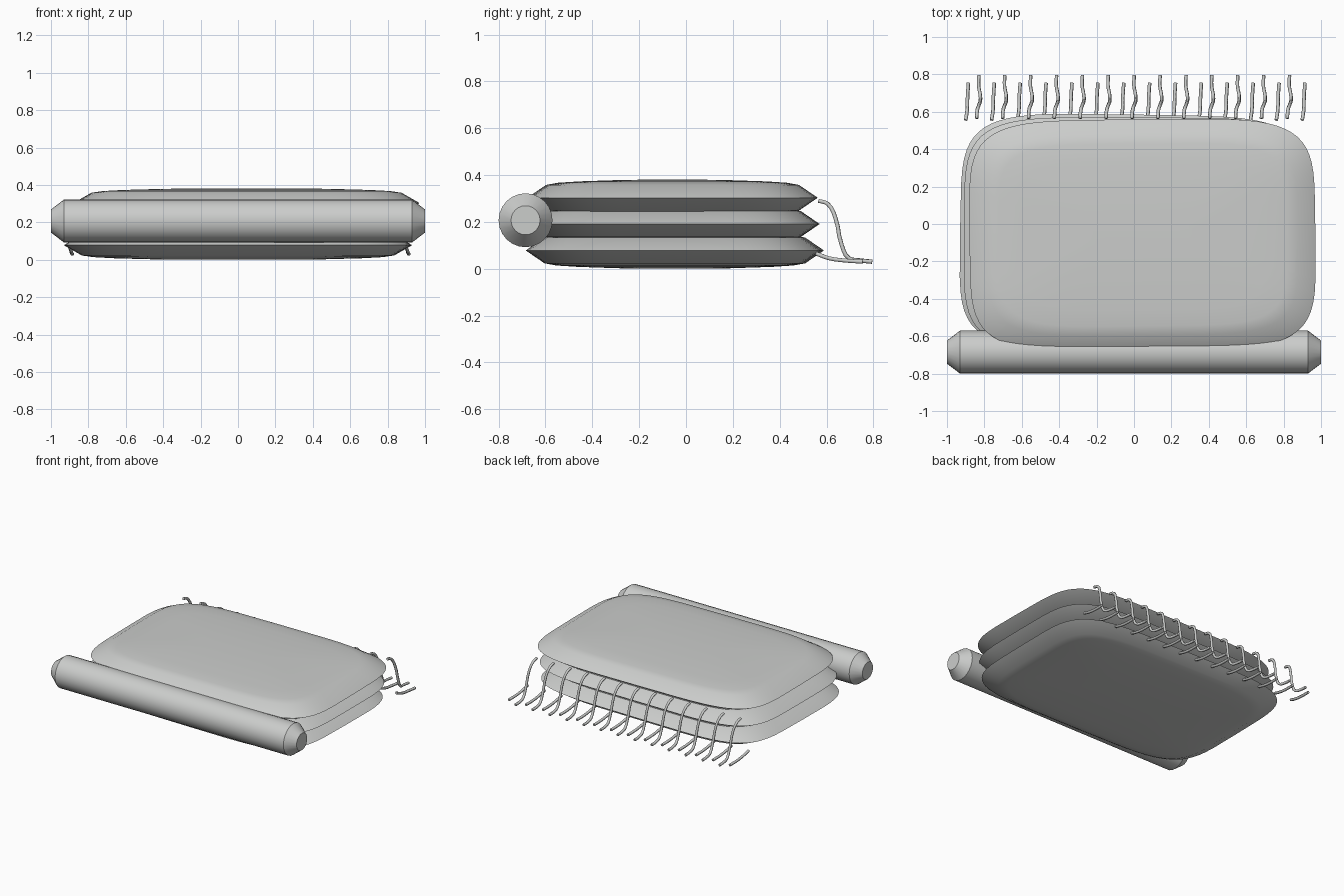
import bpy, bmesh, math
from mathutils import Matrix

if "Cube" in bpy.data.objects:
    bpy.data.objects.remove(bpy.data.objects["Cube"], do_unlink=True)

# One plain grey cloth material
cloth = bpy.data.materials.new("grey_cloth")
cloth.use_nodes = True
GREY = (0.6, 0.61, 0.6, 1)
cloth.diffuse_color = GREY
cloth.node_tree.nodes["Principled BSDF"].inputs["Base Color"].default_value = GREY


def loft(name, rings, angle):
    """Skin a list of equally long closed rings and cap both ends."""
    bm = bmesh.new()
    loops = [[bm.verts.new(p) for p in ring] for ring in rings]
    n = len(loops[0])
    for a, b in zip(loops, loops[1:]):
        for i in range(n):
            j = (i + 1) % n
            bm.faces.new((a[i], a[j], b[j], b[i]))
    bm.faces.new(loops[0])
    bm.faces.new(loops[-1])
    bmesh.ops.recalc_face_normals(bm, faces=bm.faces)
    mesh = bpy.data.meshes.new(name)
    bm.to_mesh(mesh)
    bm.free()
    mesh.materials.append(cloth)
    ob = bpy.data.objects.new(name, mesh)
    bpy.context.collection.objects.link(ob)
    bpy.ops.object.select_all(action="DESELECT")
    ob.select_set(True)
    bpy.context.view_layer.objects.active = ob
    bpy.ops.object.shade_smooth_by_angle(angle=math.radians(angle))
    return ob


def rounded_ring(hx, hy, z, n=64, power=2 / 5):
    """Soft-cornered rectangle."""
    pts = []
    for i in range(n):
        t = 2 * math.pi * i / n
        c, s = math.cos(t), math.sin(t)
        pts.append((math.copysign(abs(c) ** power, c) * hx,
                    math.copysign(abs(s) ** power, s) * hy, z))
    return pts


# Folded layers: each is a shallow pillow with a sharp rim
half_profile = [(0, 0), (0.08, 0.055), (0.13, 0.064), (0.22, 0.07), (0.4, 0.076), (0.55, 0.078)]
profile = [(d, -h) for d, h in half_profile[:0:-1]] + half_profile


def layer(name, x0, x1, y0, y1, z, turn):
    hx, hy = (x1 - x0) / 2, (y1 - y0) / 2
    ob = loft(name, [rounded_ring(hx - d * 1.2, hy - d, h) for d, h in profile], 40)
    ob.data.transform(Matrix.Translation(((x0 + x1) / 2, (y0 + y1) / 2, z))
                      @ Matrix.Rotation(turn, 4, "Z"))


layer("bottom_layer", -0.93, 0.93, -0.68, 0.585, 0.078, -0.015)
layer("middle_layer", -0.91, 0.95, -0.68, 0.57, 0.191, -0.005)
layer("top_layer", -0.88, 0.97, -0.675, 0.56, 0.303, 0.01)

# Rolled bolster along the front with tapered ends
roll = []
for x, r in [(-1, 0.062), (-0.93, 0.115), (0.93, 0.115), (1, 0.062)]:
    roll.append([(x, -0.685 + r * math.cos(i * math.pi / 12),
                  0.207 + r * math.sin(i * math.pi / 12)) for i in range(24)])
loft("bolster", roll, 30)

# Fringe strands, alternating short low ones and long draping ones
short_path = [(0, 0.555, 0.065), (0.008, 0.61, 0.045), (0.01, 0.68, 0.035), (0.015, 0.755, 0.03)]
long_path = [(-0.01, 0.565, 0.29), (-0.008, 0.605, 0.277), (0.002, 0.637, 0.22),
             (0.01, 0.665, 0.1), (0.008, 0.695, 0.045), (0, 0.74, 0.036), (0.002, 0.795, 0.03)]


def strand(name, path, x):
    curve = bpy.data.curves.new(name, "CURVE")
    curve.dimensions = "3D"
    curve.bevel_depth = 0.0095
    curve.bevel_resolution = 1
    curve.resolution_u = 3
    curve.use_fill_caps = True
    spline = curve.splines.new("BEZIER")
    spline.bezier_points.add(len(path) - 1)
    for bp, (dx, y, z) in zip(spline.bezier_points, path):
        bp.co = (x + dx, y, z)
        bp.handle_left_type = bp.handle_right_type = "AUTO"
    curve.materials.append(cloth)
    bpy.context.collection.objects.link(bpy.data.objects.new(name, curve))


for i in range(27):
    long = i % 2
    strand("long_strand" if long else "short_strand",
           long_path if long else short_path, -0.9 + i * 0.0692)
